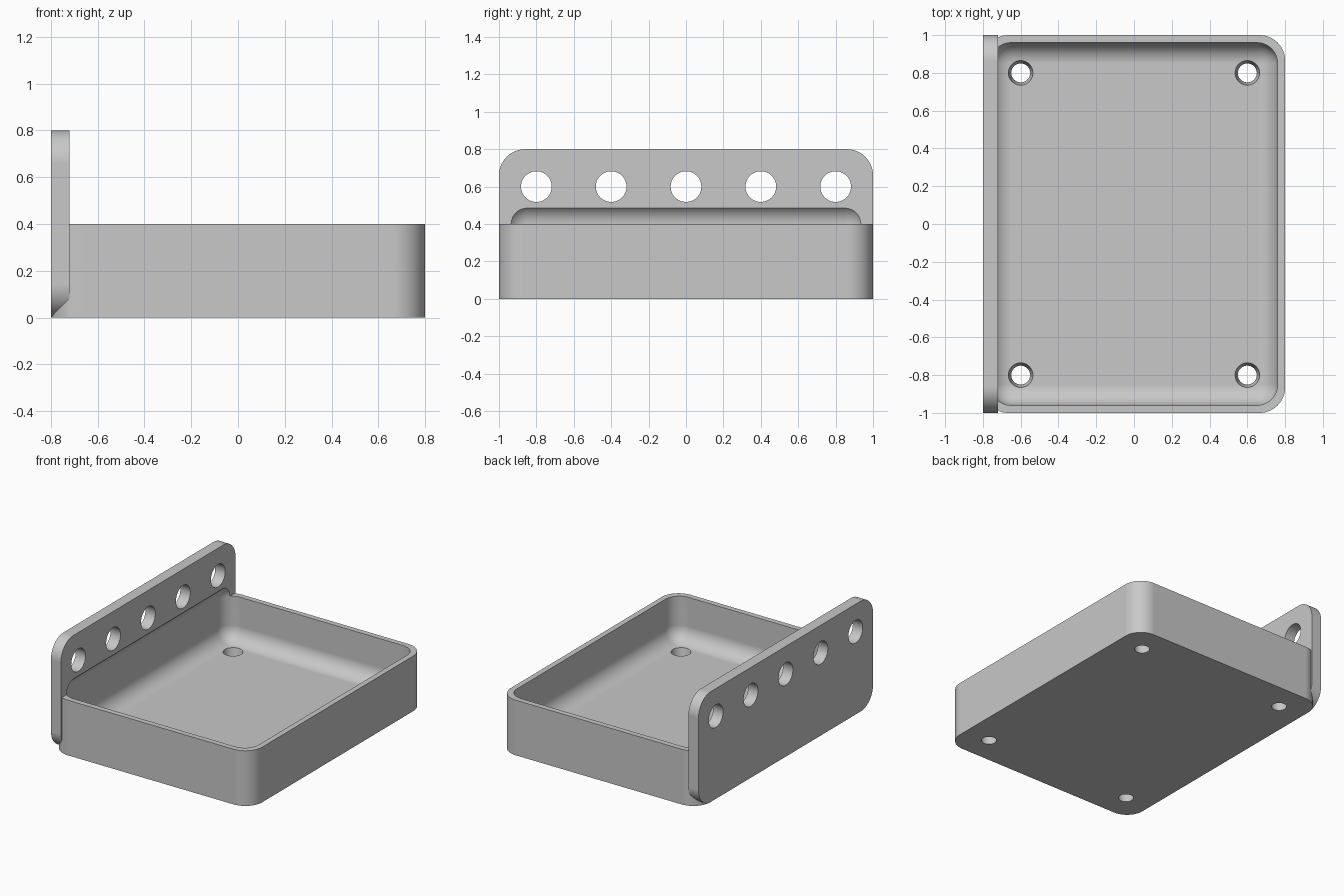
import bpy
import bmesh
from math import radians
from mathutils import Matrix, Vector

old = bpy.data.objects.get("Cube")
if old:
    bpy.data.objects.remove(old, do_unlink=True)

grey = bpy.data.materials.new("plain grey")
grey.use_nodes = True
grey.diffuse_color = (0.58, 0.58, 0.58, 1)
grey.node_tree.nodes["Principled BSDF"].inputs["Base Color"].default_value = grey.diffuse_color

WALL = 0.08      # plate and floor thickness
TRAY_TOP = 0.4
PLATE_TOP = 0.8


def new_object(name, bm):
    bmesh.ops.recalc_face_normals(bm, faces=bm.faces)
    mesh = bpy.data.meshes.new(name)
    bm.to_mesh(mesh)
    bm.free()
    mesh.materials.append(grey)
    obj = bpy.data.objects.new(name, mesh)
    bpy.context.collection.objects.link(obj)
    return obj


def rounded_box(name, low, high, radius, axis=None, segments=14):
    """Box with the edges along one axis rounded, or all edges if axis is None."""
    low, high = Vector(low), Vector(high)
    bm = bmesh.new()
    bmesh.ops.create_cube(bm, size=1)
    bmesh.ops.scale(bm, vec=high - low, verts=bm.verts)
    bmesh.ops.translate(bm, vec=(low + high) / 2, verts=bm.verts)

    def along(edge):
        return abs((edge.verts[0].co - edge.verts[1].co).normalized()[axis]) > 0.9

    edges = [e for e in bm.edges if axis is None or along(e)]
    bmesh.ops.bevel(bm, geom=edges, offset=radius, offset_type='OFFSET',
                    segments=segments, profile=0.5, affect='EDGES', clamp_overlap=True)
    return new_object(name, bm)


def hole_cutter(name, centre, bottom, top, depth, direction='Z'):
    turn = Matrix.Rotation(radians(90), 4, 'Y') if direction == 'X' else Matrix()
    bm = bmesh.new()
    bmesh.ops.create_cone(bm, cap_ends=True, segments=48, radius1=bottom, radius2=top,
                          depth=depth, matrix=Matrix.Translation(centre) @ turn)
    return new_object(name, bm)


def combine(target, tool, operation):
    mod = target.modifiers.new(tool.name, 'BOOLEAN')
    mod.operation = operation
    mod.solver = 'EXACT'
    mod.object = tool
    bpy.context.view_layer.objects.active = target
    bpy.ops.object.modifier_apply(modifier=mod.name)
    bpy.data.objects.remove(tool, do_unlink=True)


# Tray block joined to the upright plate
tray = rounded_box("tray_with_plate", (-0.8, -1, 0), (0.8, 1, TRAY_TOP), 0.135, axis=2)
plate = rounded_box("upright_plate", (-0.8, -1, 0), (-0.8 + WALL, 1, PLATE_TOP), 0.14, axis=0)
combine(tray, plate, 'UNION')

# Rounded cavity, which also scoops a shallow recess into the plate
r = 0.11
cavity = rounded_box("cavity", (-0.76, -0.96, WALL), (0.76, 0.96, TRAY_TOP + r), r)
combine(tray, cavity, 'DIFFERENCE')

# Tapered screw holes through the floor
for x in (-0.6, 0.6):
    for y in (-0.8, 0.8):
        cutter = hole_cutter("screw_hole", (x, y, WALL / 2), 0.0425, 0.0725, 2 * WALL)
        combine(tray, cutter, 'DIFFERENCE')

# Row of round holes through the plate
for i in range(-2, 3):
    cutter = hole_cutter("plate_hole", (-0.76, i * 0.4, 0.6), 0.082, 0.082, 0.2, 'X')
    combine(tray, cutter, 'DIFFERENCE')

# Smooth fillets with crisp edges and flat faces
bpy.ops.object.select_all(action='DESELECT')
tray.select_set(True)
bpy.context.view_layer.objects.active = tray
bpy.ops.object.shade_smooth_by_angle(angle=radians(30))
normals = tray.modifiers.new("flat_faces", 'WEIGHTED_NORMAL')
normals.keep_sharp = True
